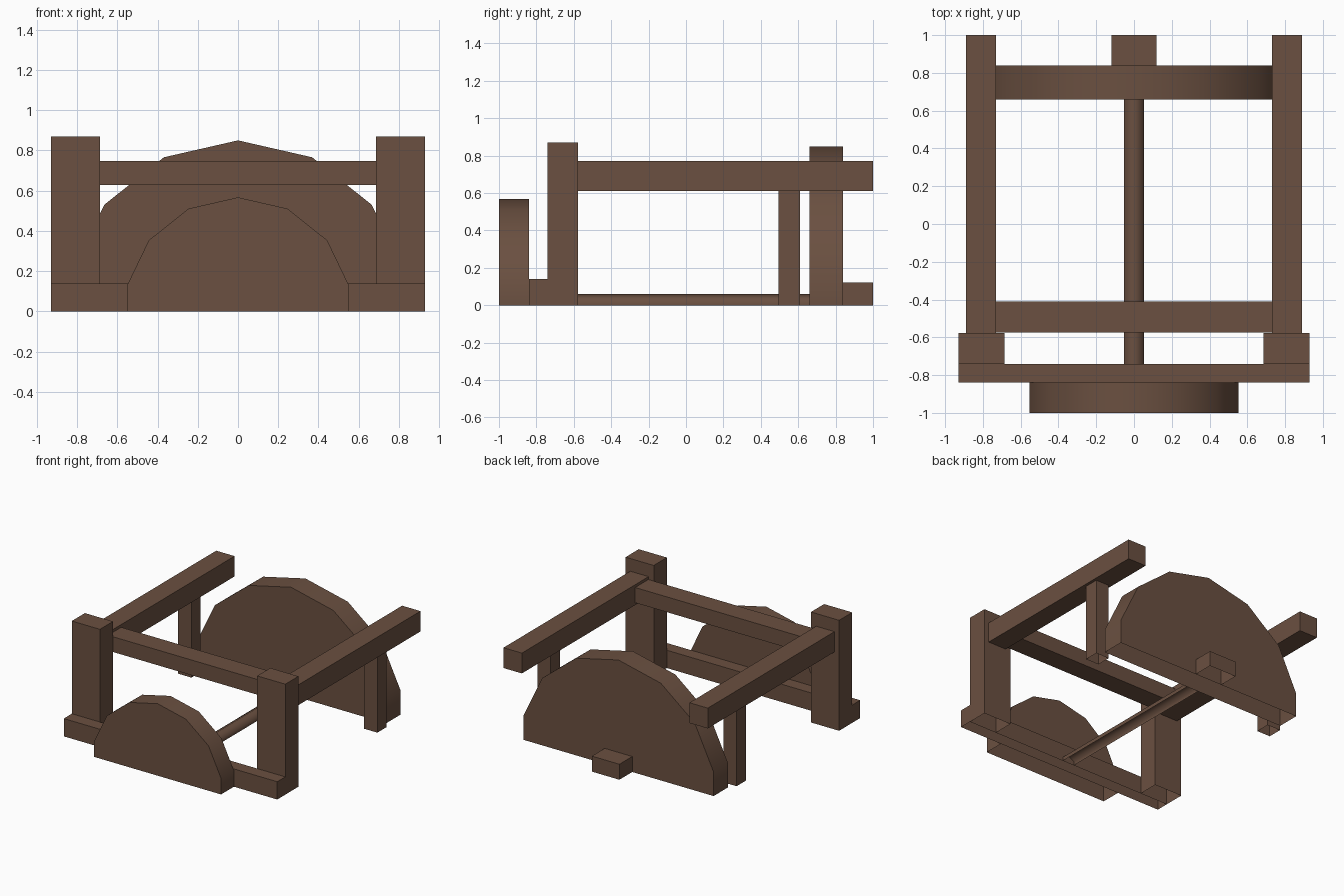
import bpy, bmesh, math

if "Cube" in bpy.data.objects:
    bpy.data.objects.remove(bpy.data.objects["Cube"])

wood = bpy.data.materials.new("dark brown wood")
wood.diffuse_color = (0.145, 0.080, 0.052, 1)
wood.use_nodes = True
wood.node_tree.nodes["Principled BSDF"].inputs["Base Color"].default_value = wood.diffuse_color


def prism(name, profile, y0, y1, smooth=False):
    """Extrude an x-z profile along y; the underside on the ground stays open."""
    bm = bmesh.new()
    front = [bm.verts.new((x, y0, z)) for x, z in profile]
    back = [bm.verts.new((x, y1, z)) for x, z in profile]
    bm.faces.new(front)
    bm.faces.new(back[::-1])
    n = len(profile)
    for i in range(n):
        j = (i + 1) % n
        if abs(profile[i][1]) < 1e-6 and abs(profile[j][1]) < 1e-6:
            continue
        face = bm.faces.new((front[i], back[i], back[j], front[j]))
        face.smooth = smooth
    for e in bm.edges:  # keep cap outlines crisp
        if abs(e.verts[0].co.y - e.verts[1].co.y) < 1e-6:
            e.smooth = False
    mesh = bpy.data.meshes.new(name)
    bm.to_mesh(mesh)
    bm.free()
    mesh.materials.append(wood)
    obj = bpy.data.objects.new(name, mesh)
    bpy.context.collection.objects.link(obj)
    return obj


def box(name, x0, x1, y0, y1, z0, z1):
    return prism(name, [(x0, z0), (x1, z0), (x1, z1), (x0, z1)], y0, y1)


def half_round(name, radius, sides, y0, y1):
    """Upper half of a regular polygon with one corner pointing up."""
    pts = []
    for k in range(sides):
        a = math.pi / 2 + 2 * math.pi * (k - sides // 2) / sides
        if math.sin(a) > 0.01:
            pts.append((radius * math.cos(a), radius * math.sin(a)))
    pts.sort(key=lambda p: math.atan2(p[1], p[0]))
    profile = [(pts[0][0], 0)] + pts + [(pts[-1][0], 0)]
    return prism(name, profile, y0, y1, smooth=True)


# Half discs and the shaft joining them
half_round("front_half_disc", 0.567, 14, -1.0, -0.84)
half_round("rear_half_disc", 0.85, 14, 0.66, 0.84)
half_round("shaft", 0.06, 6, -0.74, 0.66)
box("rear_shaft_block", -0.12, 0.12, 0.84, 1.0, 0, 0.122)

# Cross pieces
box("front_sill", -0.93, 0.93, -0.84, -0.74, 0, 0.14)
box("cross_beam", -0.73, 0.73, -0.575, -0.41, 0.628, 0.748)

# Mirrored posts and rails
for side, s in (("left", -1), ("right", 1)):
    def pair(name, a, b, *rest):
        box(side + "_" + name, min(s * a, s * b), max(s * a, s * b), *rest)
    pair("front_post", 0.685, 0.93, -0.74, -0.577, 0, 0.87)
    pair("side_rail", 0.73, 0.89, -0.577, 1.0, 0.61, 0.77)
    pair("rear_post", 0.752, 0.868, 0.495, 0.61, 0, 0.61)
